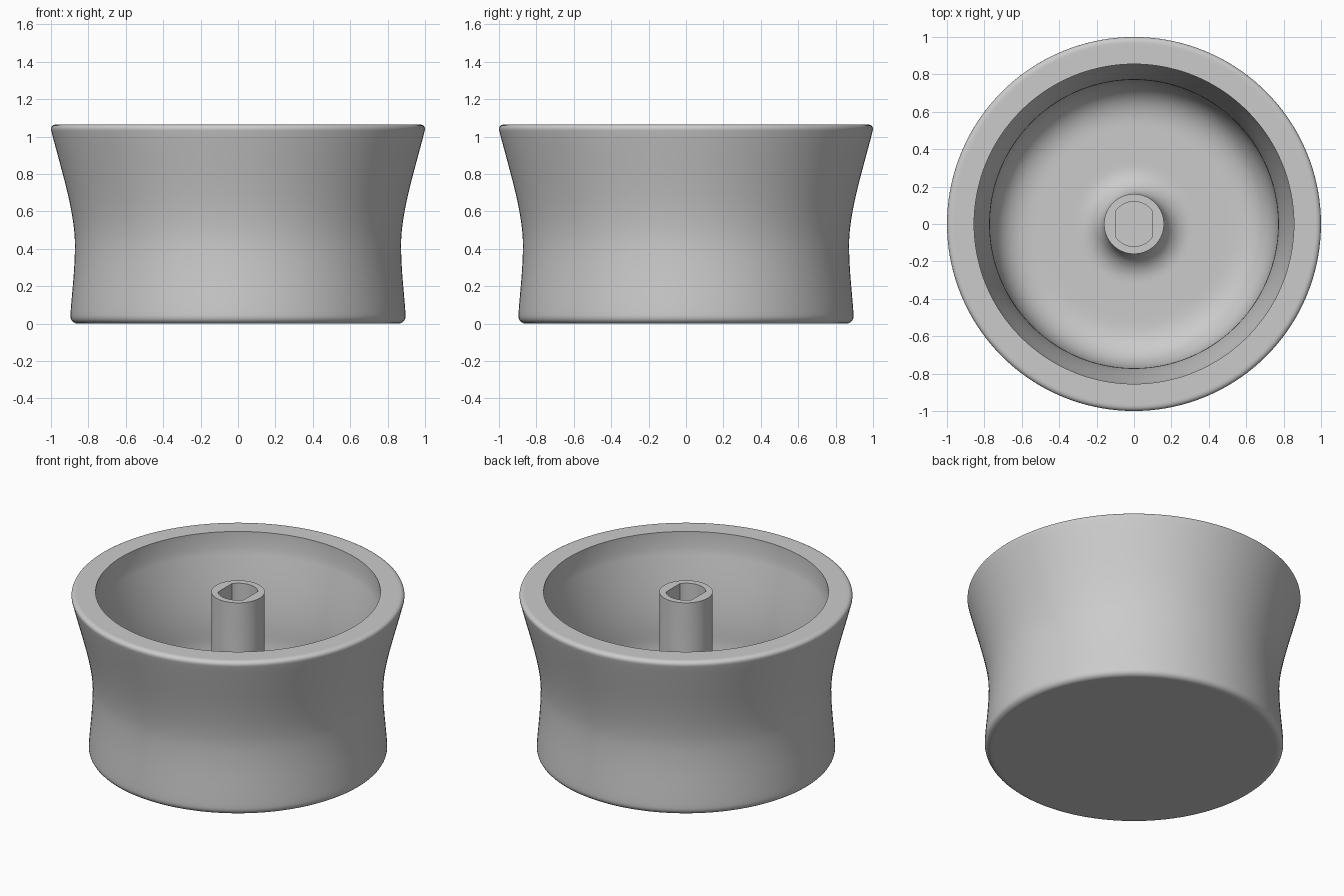
import bpy, bmesh, math
from mathutils import Vector
from mathutils.geometry import interpolate_bezier

if "Cube" in bpy.data.objects:
    bpy.data.objects.remove(bpy.data.objects["Cube"])

SEG = 144
TOP = 1.065
HOLE_R = 0.12
FLAT = HOLE_R * math.cos(math.radians(37.5))   # half distance between the bore flats


def bez(a, b, c, d, n):
    """Points (radius, height) along one curve segment."""
    pts = interpolate_bezier(*[Vector((p[0], p[1], 0)) for p in (a, b, c, d)], n)
    return [(p.x, p.y) for p in pts]


def circle(r):
    return lambda t: r


def bore(t):
    """Round bore with two flats facing +x and -x."""
    c = abs(math.cos(t))
    return min(HOLE_R, FLAT / c) if c > 1e-6 else HOLE_R


def lathe(name, rings, mat):
    """Skin a list of (radius function, height) rings and cap both ends."""
    bm = bmesh.new()
    loops = []
    for rf, z in rings:
        loop = []
        for i in range(SEG):
            t = 2 * math.pi * i / SEG
            loop.append(bm.verts.new((rf(t) * math.cos(t), rf(t) * math.sin(t), z)))
        loops.append(loop)
    for a, b in zip(loops, loops[1:]):
        for i in range(SEG):
            j = (i + 1) % SEG
            bm.faces.new((a[i], a[j], b[j], b[i]))
    bm.faces.new(loops[0][::-1])
    bm.faces.new(loops[-1])
    bmesh.ops.recalc_face_normals(bm, faces=bm.faces)
    me = bpy.data.meshes.new(name)
    bm.to_mesh(me)
    bm.free()
    me.materials.append(mat)
    ob = bpy.data.objects.new(name, me)
    bpy.context.collection.objects.link(ob)
    bpy.context.view_layer.objects.active = ob
    ob.select_set(True)
    bpy.ops.object.shade_smooth_by_angle(angle=math.radians(30))
    return ob


grey = bpy.data.materials.new("light_grey")
grey.diffuse_color = (0.6, 0.6, 0.6, 1)
grey.use_nodes = True
grey.node_tree.nodes["Principled BSDF"].inputs["Base Color"].default_value = grey.diffuse_color

# Underside, rounded foot, waisted outer wall and rounded rim
profile = [(0.80, 0.0), (0.845, 0.0)]
profile += bez((0.855, 0.0), (0.878, 0.0), (0.898, 0.015), (0.896, 0.045), 8)
profile += bez((0.896, 0.045), (0.89, 0.15), (0.872, 0.28), (0.872, 0.42), 14)[1:]
profile += bez((0.872, 0.42), (0.872, 0.60), (0.945, 0.82), (0.998, 1.03), 18)[1:]
profile += bez((0.998, 1.03), (1.005, 1.052), (0.99, TOP), (0.97, TOP), 8)[1:]
# Lip step, then the inner wall following the waist
profile += [(0.96, TOP), (0.855, TOP), (0.855, 0.96)]
profile += bez((0.855, 0.96), (0.815, 0.78), (0.77, 0.60), (0.77, 0.42), 14)[1:]
# Large fillet into the floor
profile += bez((0.77, 0.42), (0.772, 0.24), (0.70, 0.12), (0.53, 0.12), 18)[1:]
# Floor, fillet and shaft post
profile += [(0.50, 0.12), (0.33, 0.12)]
profile += bez((0.31, 0.12), (0.225, 0.12), (0.16, 0.185), (0.16, 0.27), 12)
profile += [(0.16, TOP)]

rings = [(circle(r), z) for r, z in profile]
# Double-flat bore sunk into the post
rings += [(bore, TOP), (bore, 0.45)]
lathe("knob_body", rings, grey)
